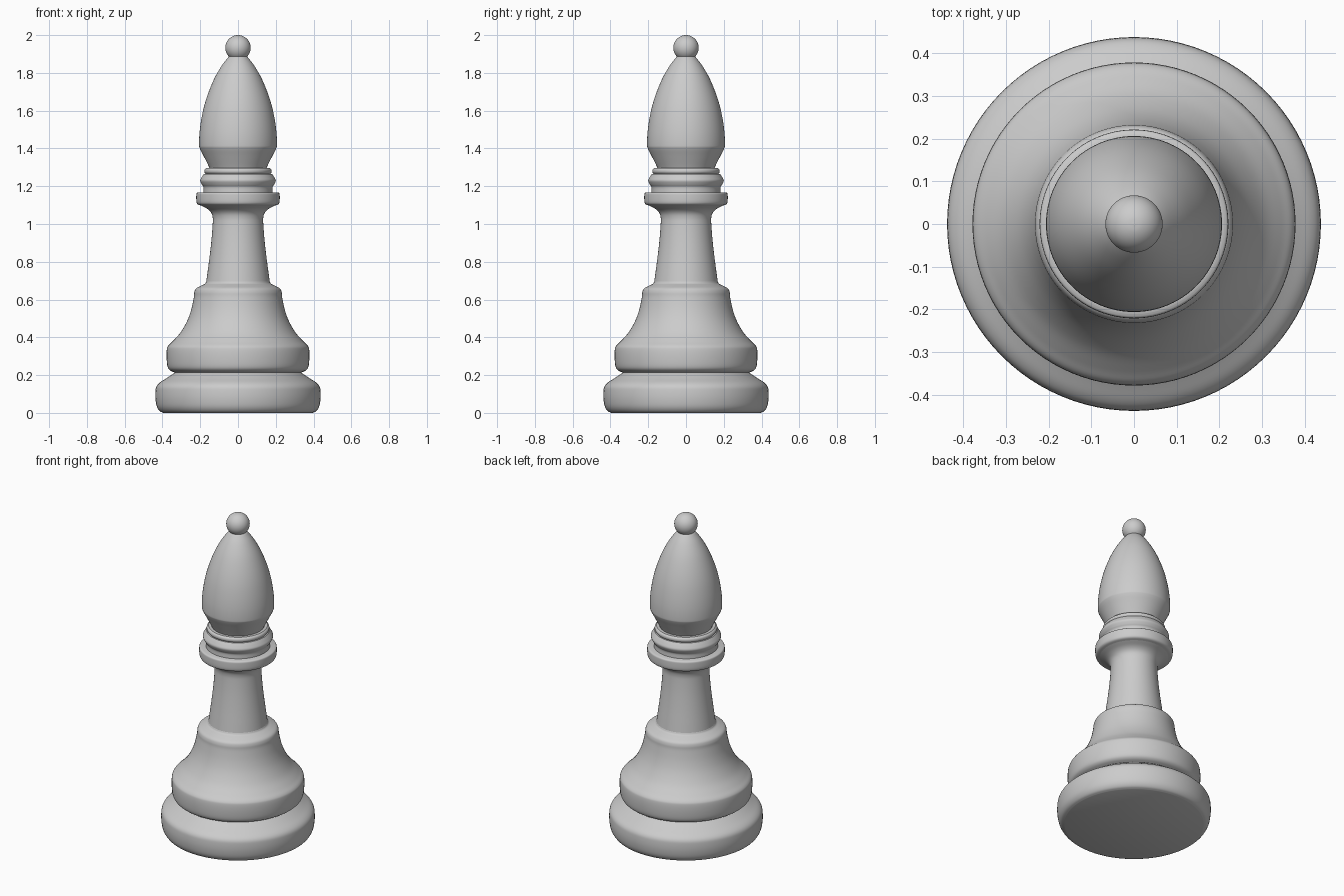
import bpy, bmesh, math
from mathutils import Vector

SEGMENTS = 96


def smooth_span(pts, steps=5):
    """Catmull-Rom curve through (radius, z) points."""
    p = [Vector(q) for q in pts]
    if len(p) < 3:
        return p
    p = [2 * p[0] - p[1]] + p + [2 * p[-1] - p[-2]]
    out = []
    for a, b, c, d in zip(p, p[1:], p[2:], p[3:]):
        for i in range(steps):
            t = i / steps
            out.append(0.5 * (2 * b + (c - a) * t + (2 * a - 5 * b + 4 * c - d) * t**2
                              + (3 * b - a - 3 * c + d) * t**3))
    return out + [p[-2]]


def lathe(name, *spans):
    """Spin spans of a profile round z; spans are curved, joints between them are corners."""
    profile = []
    for span in spans:
        for q in smooth_span(span):
            if not profile or (q - profile[-1]).length > 1e-4:
                profile.append(q)
    bm = bmesh.new()
    verts = [bm.verts.new((max(r, 0), 0, z)) for r, z in profile]
    edges = [bm.edges.new(e) for e in zip(verts, verts[1:])]
    bmesh.ops.spin(bm, geom=verts + edges, axis=(0, 0, 1), cent=(0, 0, 0),
                   angle=2 * math.pi, steps=SEGMENTS)
    bmesh.ops.remove_doubles(bm, verts=bm.verts, dist=1e-5)
    bmesh.ops.recalc_face_normals(bm, faces=bm.faces)
    mesh = bpy.data.meshes.new(name)
    bm.to_mesh(mesh)
    bm.free()
    mesh.shade_smooth()
    mesh.set_sharp_from_angle(angle=math.radians(35))
    obj = bpy.data.objects.new(name, mesh)
    bpy.context.collection.objects.link(obj)
    return obj


# Wide foot with rounded rim
lathe("foot",
      [(0, 0), (0.395, 0)],
      [(0.395, 0), (0.415, 0.01), (0.43, 0.035), (0.437, 0.075), (0.437, 0.115),
       (0.432, 0.14), (0.415, 0.16), (0.38, 0.183), (0.335, 0.213)],
      [(0.335, 0.213), (0, 0.213)])

# Flared bell above the foot
lathe("bell",
      [(0, 0.213), (0.335, 0.213)],
      [(0.335, 0.213), (0.36, 0.225), (0.373, 0.245), (0.378, 0.29), (0.377, 0.335),
       (0.37, 0.355), (0.345, 0.38), (0.305, 0.425), (0.27, 0.485), (0.248, 0.545),
       (0.234, 0.61), (0.231, 0.64), (0.222, 0.659), (0.195, 0.674), (0.175, 0.684),
       (0.168, 0.695)],
      [(0.168, 0.695), (0, 0.695)])

# Tapered stem that flares out under the collar
lathe("stem",
      [(0.17, 0.68), (0.162, 0.74), (0.15, 0.83), (0.14, 0.92), (0.134, 1.0),
       (0.134, 1.035), (0.142, 1.06), (0.162, 1.08), (0.195, 1.097)])

# Flat collar
lathe("collar",
      [(0.13, 1.075), (0.195, 1.097)],
      [(0.195, 1.097), (0.213, 1.104), (0.22, 1.118), (0.221, 1.15), (0.219, 1.163),
       (0.21, 1.168)],
      [(0.21, 1.168), (0, 1.168)])

# Two neck rings
lathe("neck_ring",
      [(0, 1.168), (0.183, 1.168)],
      [(0.183, 1.168), (0.183, 1.195), (0.192, 1.21), (0.2, 1.23), (0.192, 1.248),
       (0.18, 1.266)],
      [(0.18, 1.266), (0, 1.266)])
lathe("upper_neck_ring",
      [(0, 1.266), (0.172, 1.266)],
      [(0.172, 1.266), (0.178, 1.275), (0.177, 1.287), (0.168, 1.296)],
      [(0.168, 1.296), (0, 1.296)])

# Pointed head
lathe("head",
      [(0, 1.29), (0.148, 1.29)],
      [(0.148, 1.29), (0.158, 1.312), (0.183, 1.362), (0.202, 1.4), (0.206, 1.42),
       (0.204, 1.48), (0.195, 1.55), (0.179, 1.625), (0.155, 1.7), (0.123, 1.775),
       (0.085, 1.84), (0.05, 1.885)],
      [(0.05, 1.885), (0, 1.91)])

# Ball on top
BALL_R, BALL_Z = 0.067, 1.933
lathe("ball", [(BALL_R * math.sin(math.pi * i / 12), BALL_Z - BALL_R * math.cos(math.pi * i / 12))
               for i in range(13)])
